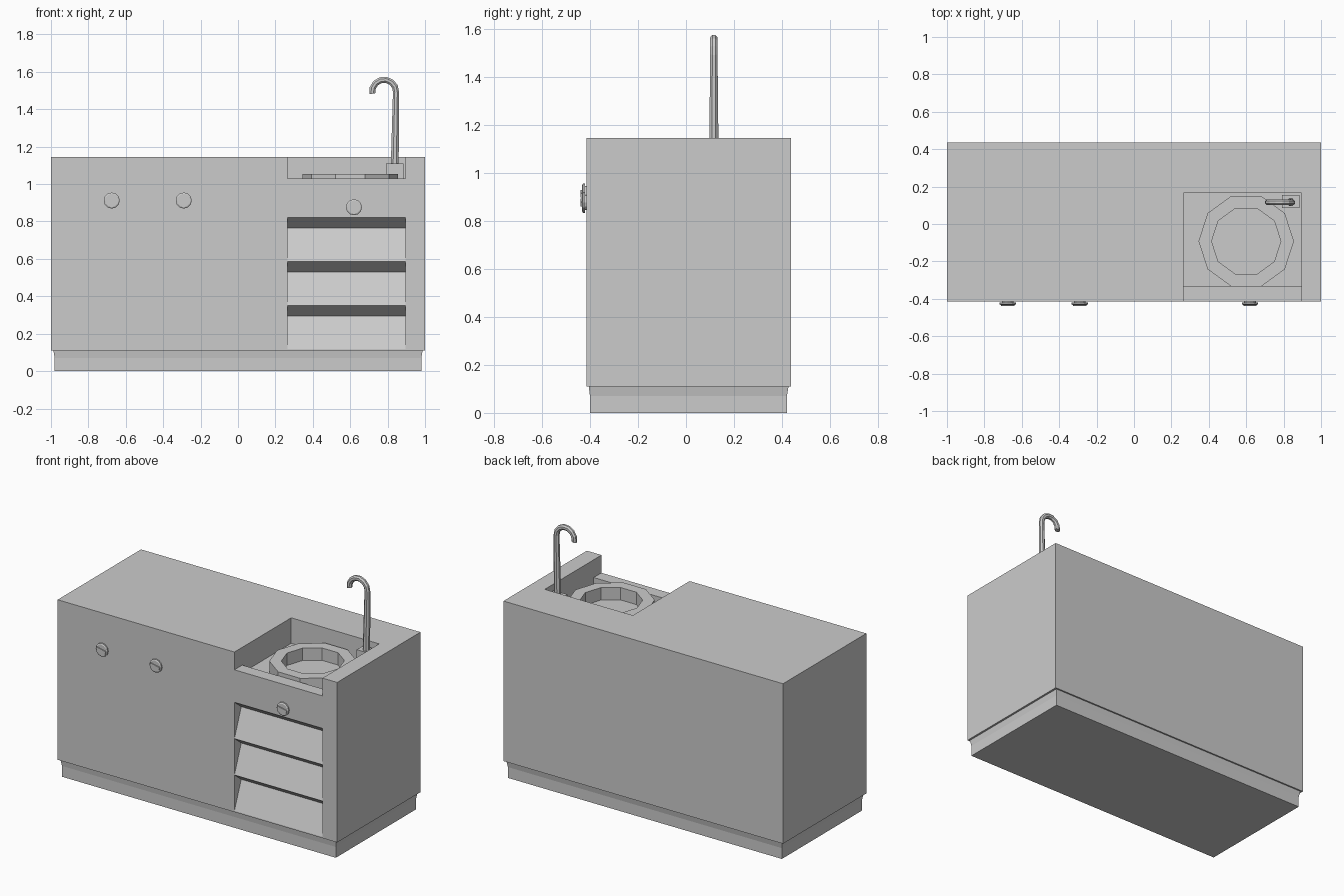
import bpy
import bmesh
import math
from mathutils import Matrix, Vector

cube = bpy.data.objects.get("Cube")
if cube:
    bpy.data.objects.remove(cube, do_unlink=True)

GREY = (0.6, 0.6, 0.6, 1)
grey = bpy.data.materials.new("plain grey")
grey.use_nodes = True
grey.diffuse_color = GREY
grey.node_tree.nodes["Principled BSDF"].inputs["Base Color"].default_value = GREY


def make(name, bm):
    bmesh.ops.recalc_face_normals(bm, faces=bm.faces)
    mesh = bpy.data.meshes.new(name)
    bm.to_mesh(mesh)
    bm.free()
    mesh.materials.append(grey)
    obj = bpy.data.objects.new(name, mesh)
    bpy.context.collection.objects.link(obj)
    return obj


def loft(name, rings, close=False):
    """Skin a list of equal-length point rings and cap both ends."""
    bm = bmesh.new()
    loops = [[bm.verts.new(p) for p in ring] for ring in rings]
    n = len(loops[0])
    for a, b in zip(loops, loops[1:]):
        for i in range(n):
            j = (i + 1) % n
            bm.faces.new((a[i], a[j], b[j], b[i]))
    if close:
        a, b = loops[-1], loops[0]
        for i in range(n):
            j = (i + 1) % n
            bm.faces.new((a[i], a[j], b[j], b[i]))
    else:
        bm.faces.new(loops[0])
        bm.faces.new(loops[-1])
    return make(name, bm)


def rect(x0, x1, y0, y1, z):
    return [(x0, y0, z), (x1, y0, z), (x1, y1, z), (x0, y1, z)]


def box(name, x0, x1, y0, y1, z0, z1):
    return loft(name, [rect(x0, x1, y0, y1, z0), rect(x0, x1, y0, y1, z1)])


def across(name, profile, x0, x1):
    return loft(name, [[(x, y, z) for y, z in profile] for x in (x0, x1)])


def circle(cx, cy, r, z, n=10):
    return [(cx + r * math.cos(math.tau * i / n),
             cy + r * math.sin(math.tau * i / n), z) for i in range(n)]


FRONT, BACK, TOP, BASE = -0.415, 0.437, 1.145, 0.11
BAY = (0.265, 0.895)

# Cabinet body and the flared plinth below it
body = box("cabinet_body", -1, 1, FRONT, BACK, BASE, TOP)
loft("plinth", [rect(-0.98, 0.98, -0.40, 0.42, 0),
                rect(-0.98, 0.98, -0.40, 0.42, 0.07),
                rect(-0.987, 0.987, -0.405, 0.427, BASE)])

# Sink bay, open at the front above a low lip
bay = [(-0.6, 1.03), (-0.335, 1.03), (-0.335, 0.98),
       (0.165, 0.98), (0.165, 1.4), (-0.6, 1.4)]

# Three sloping drawer fronts with undercut tops
drawers = [(-0.6, 0.82)]
for i in range(3):
    z = 0.82 - 0.235 * i
    drawers += [(FRONT, z), (FRONT + 0.07, z - 0.055)]
drawers += [(FRONT, 0.118), (-0.6, 0.118)]

SINK = (0.60, -0.092)
cutters = [across("bay_cutter", bay, *BAY),
           across("drawer_cutter", drawers, *BAY),
           loft("bowl_cutter", [circle(*SINK, 0.2, 0.9), circle(*SINK, 0.2, 1.02)])]
for cutter in cutters:
    cutter.hide_render = True
    mod = body.modifiers.new(cutter.name, "BOOLEAN")
    mod.operation = "DIFFERENCE"
    mod.solver = "EXACT"
    mod.object = cutter
graph = bpy.context.evaluated_depsgraph_get()
carved = bpy.data.meshes.new_from_object(body.evaluated_get(graph))
body.modifiers.clear()
body.data = carved
for cutter in cutters:
    bpy.data.objects.remove(cutter, do_unlink=True)

# Ten-sided basin
loft("sink_basin", [circle(*SINK, r, z) for r, z in
                    ((0.255, 0.975), (0.255, 1.055), (0.185, 1.055), (0.185, 0.93))])

# Tap: block, tapered riser and hooked spout
box("tap_block", 0.79, 0.885, 0.085, 0.155, 0.975, 1.11)
TAP_Y = 0.116
path = [(Vector((0.838, 0, 1.10)), Vector((1, 0, 0)), 0.021)]
for i in range(8):
    a = math.radians(-2 + 192 * i / 7)
    out = Vector((math.cos(a), 0, math.sin(a)))
    path.append((Vector((0.781, 0, 1.494)) + out * 0.064, out, 0.0165))
spout = []
for centre, out, r in path:
    ring = []
    for k in range(8):
        t = math.tau * (k + 0.5) / 8
        ring.append(centre + out * r * math.cos(t) / math.cos(math.pi / 8)
                    + Vector((0, TAP_Y + r * math.sin(t), 0)))
    spout.append(ring)
loft("tap_spout", spout)

# Control knobs with a grip bar
for name, x, z in (("right_knob", -0.675, 0.912), ("middle_knob", -0.29, 0.912),
                   ("left_knob", 0.62, 0.876)):
    rings = [circle(0, 0, r, h, 12) for r, h in
             ((0.032, -0.01), (0.032, 0.006), (0.043, 0.006), (0.043, 0.014), (0.036, 0.018))]
    knob = loft(name, rings)
    knob.data.transform(Matrix.Translation((x, FRONT, z)) @ Matrix.Rotation(math.pi / 2, 4, "X"))
    grip = box(name + "_grip", -0.034, 0.034, FRONT - 0.024, FRONT - 0.01, -0.009, 0.009)
    grip.data.transform(Matrix.Translation((x, 0, z)) @ Matrix.Rotation(math.radians(12), 4, "Y"))
